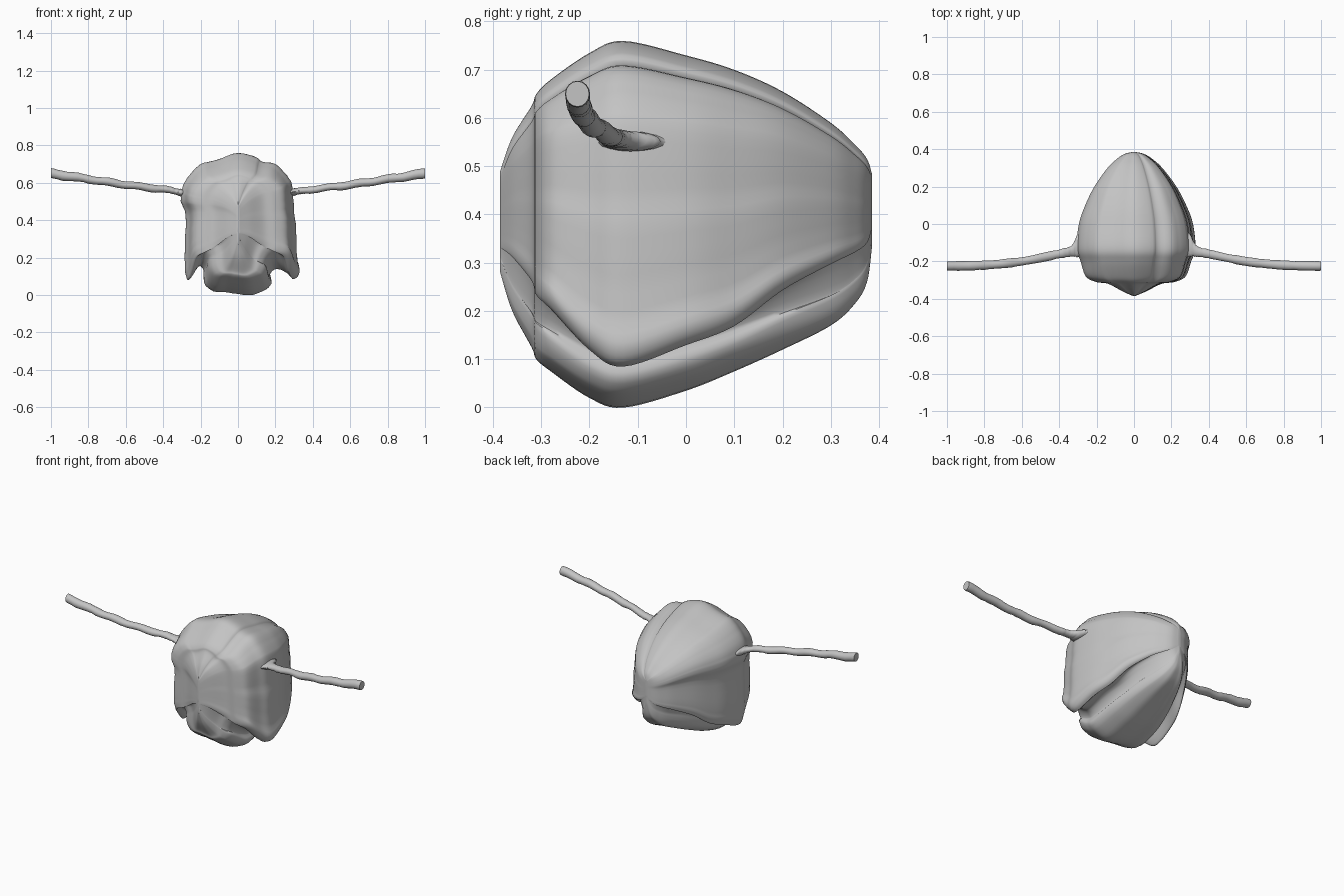
import bpy, bmesh, math, random
from mathutils import Vector

random.seed(4)
if "Cube" in bpy.data.objects:
    bpy.data.objects.remove(bpy.data.objects["Cube"])

grey = bpy.data.materials.new("plain grey")
grey.use_nodes = True
grey.diffuse_color = (0.55, 0.55, 0.55, 1)
grey.node_tree.nodes["Principled BSDF"].inputs["Base Color"].default_value = grey.diffuse_color


def smooth_path(points, steps, closed=False):
    """Curve passing through points of any dimension."""
    count = len(points)
    result = []

    def pick(i):
        return points[i % count] if closed else points[max(0, min(count - 1, i))]

    for i in range(count if closed else count - 1):
        a, b, c, d = (pick(i + k) for k in (-1, 0, 1, 2))
        for s in range(steps):
            t = s / steps
            result.append(tuple(
                q + t / 2 * (r - p + t * (2 * p - 5 * q + 4 * r - u + t * (3 * (q - r) + u - p)))
                for p, q, r, u in zip(a, b, c, d)))
    if not closed:
        result.append(tuple(points[-1]))
    return result


def loft(name, rings):
    """Skin a row of equal rings and close both ends."""
    bm = bmesh.new()
    rows = [[bm.verts.new(p) for p in ring] for ring in rings]
    size = len(rows[0])
    for low, high in zip(rows, rows[1:]):
        for i in range(size):
            j = (i + 1) % size
            bm.faces.new((low[i], low[j], high[j], high[i]))
    bm.faces.new(rows[0])
    bm.faces.new(list(reversed(rows[-1])))
    bmesh.ops.recalc_face_normals(bm, faces=bm.faces)
    mesh = bpy.data.meshes.new(name)
    bm.to_mesh(mesh)
    bm.free()
    mesh.materials.append(grey)
    obj = bpy.data.objects.new(name, mesh)
    bpy.context.collection.objects.link(obj)
    bpy.ops.object.select_all(action='DESELECT')
    obj.select_set(True)
    bpy.context.view_layer.objects.active = obj
    bpy.ops.object.shade_smooth_by_angle(angle=math.radians(55))
    return obj


# Widest cross-section of the body as (x, z): hood, side flaps and middle lobe
outline = [
    (0, .76), (.1, .735), (.13, .712), (.2, .70), (.26, .64), (.29, .58),
    (.3, .45), (.31, .35), (.315, .2), (.33, .12), (.295, .085), (.26, .12),
    (.205, .14), (.17, .11), (.18, .06), (.13, .02), (.06, 0),
    (-.06, .015), (-.13, .02), (-.18, .06), (-.185, .13), (-.205, .155),
    (-.23, .13), (-.265, .08), (-.28, .11), (-.285, .2), (-.28, .42),
    (-.305, .5), (-.3, .57), (-.26, .64), (-.2, .7), (-.12, .72),
]

# Stations front to back: y, width scale, top z, middle bottom z, flap bottom z
stations = [
    (-.385, .02, .49, .28, .33), (-.36, .2, .56, .2, .31),
    (-.32, .45, .625, .125, .26), (-.31, .66, .65, .1, .23),
    (-.28, .84, .68, .075, .2), (-.2, .93, .735, .02, .115),
    (-.13, 1, .76, 0, .08), (0, .96, .73, .035, .125),
    (.1, .85, .7, .075, .165), (.2, .69, .655, .12, .24),
    (.3, .46, .59, .17, .295), (.35, .29, .545, .215, .32),
    (.375, .16, .515, .26, .34), (.385, .03, .485, .33, .37),
]

# Slight creases in the outline run along the whole body
section = [(x + random.uniform(-.002, .002), z + random.uniform(-.001, .001))
           for x, z in smooth_path(outline, 4, closed=True)]
height, flap_height = .76, .08
rings = []
for y, width, top, middle, flap in smooth_path(stations, 6):
    ring = []
    for x, z in section:
        w = max(0, min(1, (abs(x) - .16) / .08))
        start = flap_height * w
        base = middle + (flap - middle) * w
        ring.append((x * width, y, base + (z - start) / (height - start) * (top - base)))
    rings.append(ring)
loft("body", rings)

# Arms: knobbly rods that spread into a flat web where they join the body
# Each entry: x, y, z, half depth, half height
arm = [
    (.26, -.1, .55, .085, .022), (.3, -.115, .55, .06, .02),
    (.335, -.145, .555, .03, .018), (.4, -.16, .565, .024, .019),
    (.6, -.2, .59, .023, .021), (.8, -.22, .62, .024, .022),
    (1, -.225, .65, .025, .027),
]
for name, side in (("left_arm", 1), ("right_arm", -1)):
    rings = []
    for x, y, z, depth, tall in smooth_path(arm, 8):
        bump = 1 + random.uniform(-.07, .07)
        lift = .003 * math.sin(x * 40 + side)
        rings.append([Vector((side * x, y + depth * bump * math.cos(a),
                              z + lift + tall * bump * math.sin(a)))
                      for a in (k * math.tau / 16 for k in range(16))])
    loft(name, rings)
